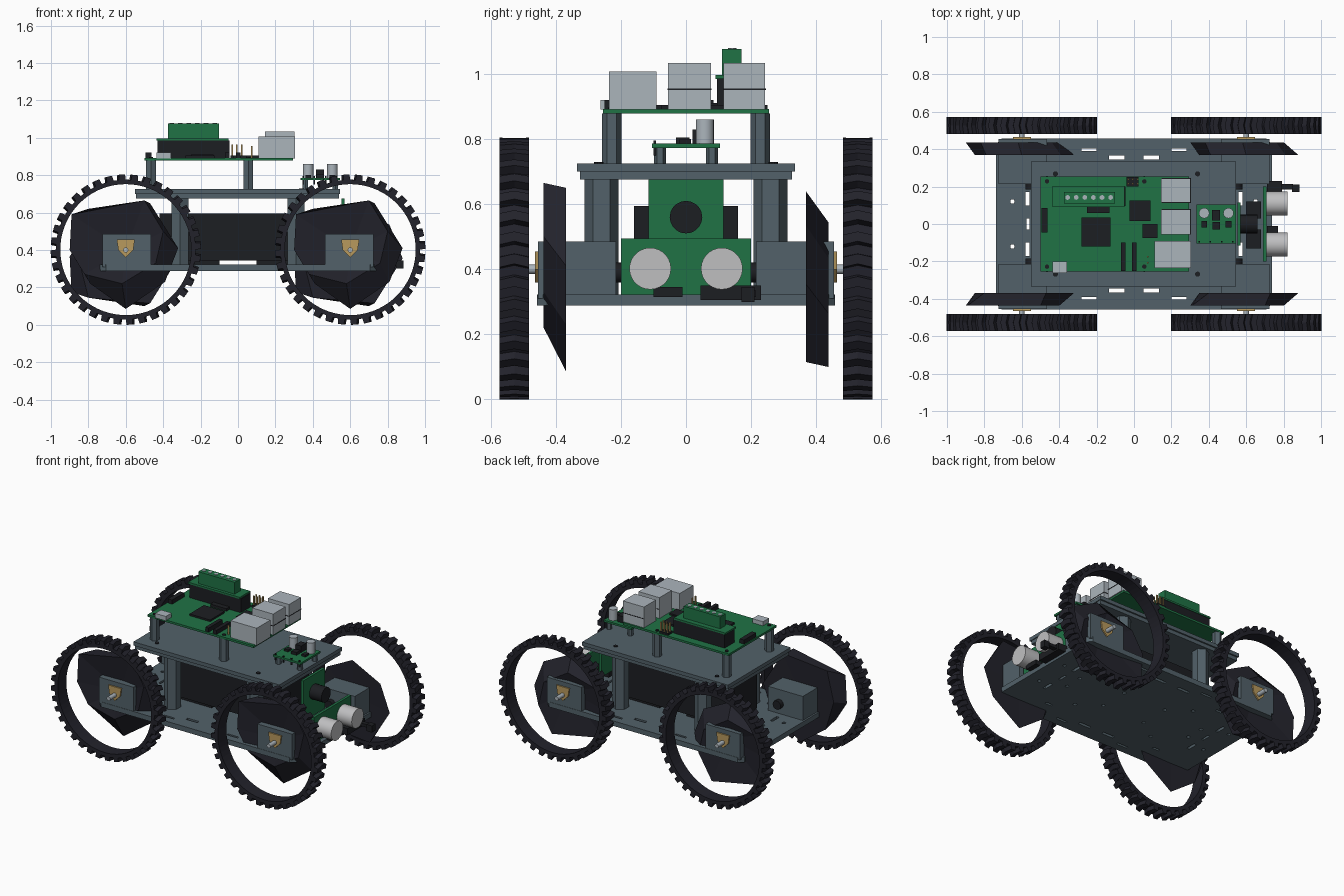
import bpy, bmesh, math
from math import sin, cos, pi
from mathutils import Matrix

if "Cube" in bpy.data.objects:
    bpy.data.objects.remove(bpy.data.objects["Cube"])


def mat(name, r, g, b):
    m = bpy.data.materials.new(name)
    m.diffuse_color = (r, g, b, 1)
    m.use_nodes = True
    m.node_tree.nodes["Principled BSDF"].inputs["Base Color"].default_value = m.diffuse_color
    return m


SLATE = mat("slate_metal", 0.085, 0.12, 0.142)
RUBBER = mat("dark_rubber", 0.016, 0.016, 0.024)
BLACK = mat("black_plastic", 0.012, 0.013, 0.016)
GREEN = mat("board_green", 0.014, 0.17, 0.06)
SILVER = mat("silver", 0.41, 0.46, 0.50)
LIGHT = mat("light_steel", 0.52, 0.52, 0.53)
GOLD = mat("gold", 0.48, 0.32, 0.11)


def finish(name, bm, m, smooth=False):
    bmesh.ops.recalc_face_normals(bm, faces=bm.faces)
    me = bpy.data.meshes.new(name)
    bm.to_mesh(me)
    bm.free()
    me.materials.append(m)
    o = bpy.data.objects.new(name, me)
    bpy.context.collection.objects.link(o)
    if smooth:
        bpy.ops.object.select_all(action='DESELECT')
        o.select_set(True)
        bpy.context.view_layer.objects.active = o
        bpy.ops.object.shade_smooth_by_angle()
    return o


def add_box(bm, x0, x1, y0, y1, z0, z1):
    M = Matrix.Translation(((x0 + x1) / 2, (y0 + y1) / 2, (z0 + z1) / 2)) @ \
        Matrix.Diagonal((abs(x1 - x0), abs(y1 - y0), abs(z1 - z0), 1))
    bmesh.ops.create_cube(bm, size=1, matrix=M)


def boxes(name, m, *dims):
    bm = bmesh.new()
    for d in dims:
        add_box(bm, *d)
    return finish(name, bm, m)


def rods(name, m, axis, r, lo, hi, places, n=16):
    """Cylinders along an axis from lo to hi; places give the other two coordinates."""
    bm = bmesh.new()
    rot = {'x': Matrix.Rotation(pi / 2, 4, 'Y'), 'y': Matrix.Rotation(pi / 2, 4, 'X'), 'z': Matrix()}[axis]
    for a, b in places:
        mid = (lo + hi) / 2
        p = {'x': (mid, a, b), 'y': (a, mid, b), 'z': (a, b, mid)}[axis]
        bmesh.ops.create_cone(bm, cap_ends=True, segments=n, radius1=r, radius2=r, depth=abs(hi - lo),
                              matrix=Matrix.Translation(p) @ rot)
    return finish(name, bm, m, n > 8)


def loft(name, m, rings, caps=None, closed=False):
    """Skin equal-length rings; caps are the end centre points."""
    bm = bmesh.new()
    vs = [[bm.verts.new(p) for p in r] for r in rings]
    n = len(vs[0])
    pairs = list(zip(vs, vs[1:] + vs[:1])) if closed else list(zip(vs, vs[1:]))
    for a, b in pairs:
        for i in range(n):
            bm.faces.new((a[i], a[(i + 1) % n], b[(i + 1) % n], b[i]))
    if caps:
        for ring, c in ((vs[0], caps[0]), (vs[-1], caps[1])):
            v = bm.verts.new(c)
            for i in range(n):
                bm.faces.new((ring[i], ring[(i + 1) % n], v))
    return finish(name, bm, m)


# Treaded tyres: a toothed outside with a slight chevron, and a plain bore
def tyre(name, cx, y0, y1):
    teeth, step = 36, 2 * pi / 36

    def ring(y, shift, bore=False):
        out = []
        for i in range(teeth):
            for t, r in ((0, 0.374), (0.06, 0.402), (0.5, 0.402), (0.56, 0.374)):
                a = (i + t + shift) * step
                r = 0.35 if bore else r
                out.append((cx + r * cos(a), y, 0.402 + r * sin(a)))
        return out
    mid = (y0 + y1) / 2
    loft(name, RUBBER, [ring(y0, 0), ring(mid, 0.15), ring(y1, 0), ring(y1, 0, True), ring(y0, 0, True)], closed=True)


# Faceted hubs behind the side brackets
INNER = [(-.25, .42), (-.2, .62), (.13, .65), (.28, .41), (.21, .23), (0, .085), (-.19, .22)]
OUTER = [(-.30, .40), (-.29, .59), (.10, .665), (.2, .5), (.16, .33), (-.02, .22), (-.22, .27)]


def hub(name, cx, s):
    z = (lambda h: h) if s < 0 else (lambda h: min(0.765 - h, 0.64))
    rings = [[(cx + x, s * y, z(h)) for x, h in pts] for pts, y in ((INNER, 0.368), (OUTER, 0.437))]
    loft(name, RUBBER, rings, [(cx, s * 0.375, 0.4), (cx, s * 0.40, 0.4)])


for ex, end in ((-1, "rear"), (1, "front")):
    for s, side in ((-1, "right"), (1, "left")):
        tag, cx = f"{end}_{side}", 0.6 * ex
        tyre("tyre_" + tag, cx, s * 0.482, s * 0.573)
        hub("hub_" + tag, cx, s)
        # Motor bracket, axle and gold gear plate
        boxes("motor_bracket_" + tag, SLATE,
              (ex * 0.465, ex * 0.725, s * 0.215, s * 0.455, 0.31, 0.485))
        rods("motor_cap_" + tag, BLACK, 'y', 0.03, s * 0.185, s * 0.216, [(ex * 0.55, 0.39)])
        rods("axle_" + tag, SILVER, 'y', 0.014, s * 0.45, s * 0.53, [(cx, 0.40)])
        tri = [(-.048, .455), (.048, .455), (.04, .40), (0, .36), (-.04, .40)]
        rings = [[(cx + x, s * y, z) for x, z in tri] for y in (0.45, 0.464)]
        loft("gear_plate_" + tag, GOLD, rings, [(cx, s * 0.45, 0.41), (cx, s * 0.464, 0.41)])

# Lower chassis plate with chamfered corners
X, Y, C = 0.737, 0.457, 0.03
outline = [(X, -Y + C), (X, Y - C), (X - C, Y), (-X + C, Y), (-X, Y - C), (-X, -Y + C), (-X + C, -Y), (X - C, -Y)]
chassis = loft("chassis_plate", SLATE, [[(x, y, z) for x, y in outline] for z in (0.288, 0.322)],
               [(0, 0, 0.288), (0, 0, 0.322)])

# Slots and round holes cut through the plate
bm = bmesh.new()
for sx in (-1, 1):
    for sy in (-1, 1):
        add_box(bm, sx * .05, sx * .135, sy * .345, sy * .365, .2, .4)
        add_box(bm, sx * .56, sx * .58, sy * .10, sy * .17, .2, .4)
        add_box(bm, sx * .40, sx * .45, sy * .29, sy * .305, .2, .4)
        add_box(bm, sx * .20, sx * .28, sy * .39, sy * .405, .2, .4)
        for x, y in ((.16, .10), (.30, .20), (.48, .06), (.65, .12)):
            bmesh.ops.create_cone(bm, cap_ends=True, segments=10, radius1=.012, radius2=.012, depth=.3,
                                  matrix=Matrix.Translation((sx * x, sy * y, .3)))
    add_box(bm, sx * .56, sx * .575, -.03, .03, .2, .4)
cutter = finish("slot_cutter", bm, SLATE)
cutter.hide_render = True
cutter.hide_set(True)
mod = chassis.modifiers.new("slots", 'BOOLEAN')
mod.object, mod.solver = cutter, 'EXACT'
bpy.context.view_layer.objects.active = chassis
bpy.ops.object.modifier_apply(modifier="slots")
bpy.data.objects.remove(cutter)

# Battery, upper deck and hexagonal posts
boxes("battery", BLACK, (-.42, .42, -.16, .16, .345, .595),
      (-.40, -.1, -.14, .14, .32, .346), (.1, .40, -.14, .14, .32, .346))
boxes("upper_deck", SLATE, (-.55, .545, -.335, .335, .7, .725), (-.545, .54, -.325, .325, .675, .701))
rods("deck_posts", SLATE, 'z', .052, .32, .68, [(x, y) for x in (-.31, .31) for y in (-.26, .26)], 6)
rods("deck_bolts", BLACK, 'z', .014, .72, .729, [(x, y) for x in (-.42, .34) for y in (-.268, .268)], 10)

# Main computer board with its posts
boxes("main_board", GREEN, (-.5, .295, -.255, .255, .878, .892))
rods("main_board_posts", SLATE, 'z', .03, .725, .879, [(x, y) for x in (-.465, .055) for y in (-.228, .228)], 6)
rods("main_board_screws", BLACK, 'z', .012, .89, .897, [(x, y) for x in (-.465, .055) for y in (-.228, .228)], 10)
boxes("ports", SILVER, (.145, .302, .115, .243, .89, 1.033), (.145, .302, -.055, .077, .89, 1.033),
      (.11, .305, -.236, -.09, .89, 1.007), (-.437, -.357, -.263, -.2, .89, .92))
boxes("port_seams", BLACK, (.15, .304, .113, .245, .951, .955), (.15, .304, -.057, .079, .951, .955))
boxes("chips", BLACK, (-.28, -.125, -.12, .035, .89, .904), (-.025, .088, .015, .125, .89, .904),
      (.045, .125, -.075, 0, .89, .904), (-.495, -.462, -.045, .085, .89, .92),
      (-.07, -.045, -.25, -.1, .89, .92), (-.012, .014, -.25, -.1, .89, .92),
      (-.25, -.13, .06, .1, .89, .91), (-.04, .025, .2, .25, .89, .905))
boxes("header_pins", GOLD, *[(x, x + .008, y, y + .008, .89, .965)
                             for x in (-.035, -.01, .015) for y in (.21, .235)],
      *[(.07, .078, y, y + .008, .88, .955) for y in (-.18, -.21)])

# Terminal add-on board standing on a black header
boxes("terminal_header", BLACK, (-.43, -.045, .095, .2, .892, .986))
boxes("terminal_board", GREEN, (-.437, -.05, .09, .203, .985, .997))
boxes("terminal_block", GREEN, (-.375, -.102, .11, .17, .996, 1.077))
rods("terminal_screws", SILVER, 'z', .013, 1.07, 1.08, [(-.355 + .046 * i, .142) for i in range(6)], 10)

# Small driver board with capacitors
boxes("driver_board", GREEN, (.335, .545, -.105, .105, .773, .786))
rods("driver_posts", SLATE, 'z', .018, .725, .774, [(x, y) for x in (.36, .52) for y in (-.08, .08)], 6)
rods("capacitors", SILVER, 'z', .028, .785, .86, [(.375, .058), (.505, .058)])
boxes("driver_chips", BLACK, (.418, .46, .02, .075, .785, .83), (.42, .46, -.03, .01, .785, .805),
      (.36, .39, -.02, .015, .785, .8), (.49, .52, -.02, .015, .785, .8))
boxes("driver_pins", BLACK, *[(.345 + .06 * i, .353 + .06 * i, -.1, -.092, .75, .795) for i in range(4)])

# Camera board and lens
boxes("camera_board", GREEN, (.553, .57, -.115, .115, .4, .675))
rods("camera_lens", BLACK, 'x', .05, .568, .66, [(0, .56)], 20)

# Distance sensor with two round eyes
boxes("sensor_board", GREEN, (.69, .708, -.2, .2, .32, .495))
rods("sensor_eyes", LIGHT, 'x', .064, .705, .82, [(-.11, .402), (.11, .402)], 28)
boxes("sensor_wiring", BLACK, (.71, .77, -.1, -.01, .315, .345), (.71, .79, .045, .23, .305, .35),
      (.79, .85, .185, .215, .315, .335), (.845, .885, .17, .21, .30, .345),
      (.60, .68, -.13, -.03, .33, .40), (.60, .68, .03, .12, .33, .40))
